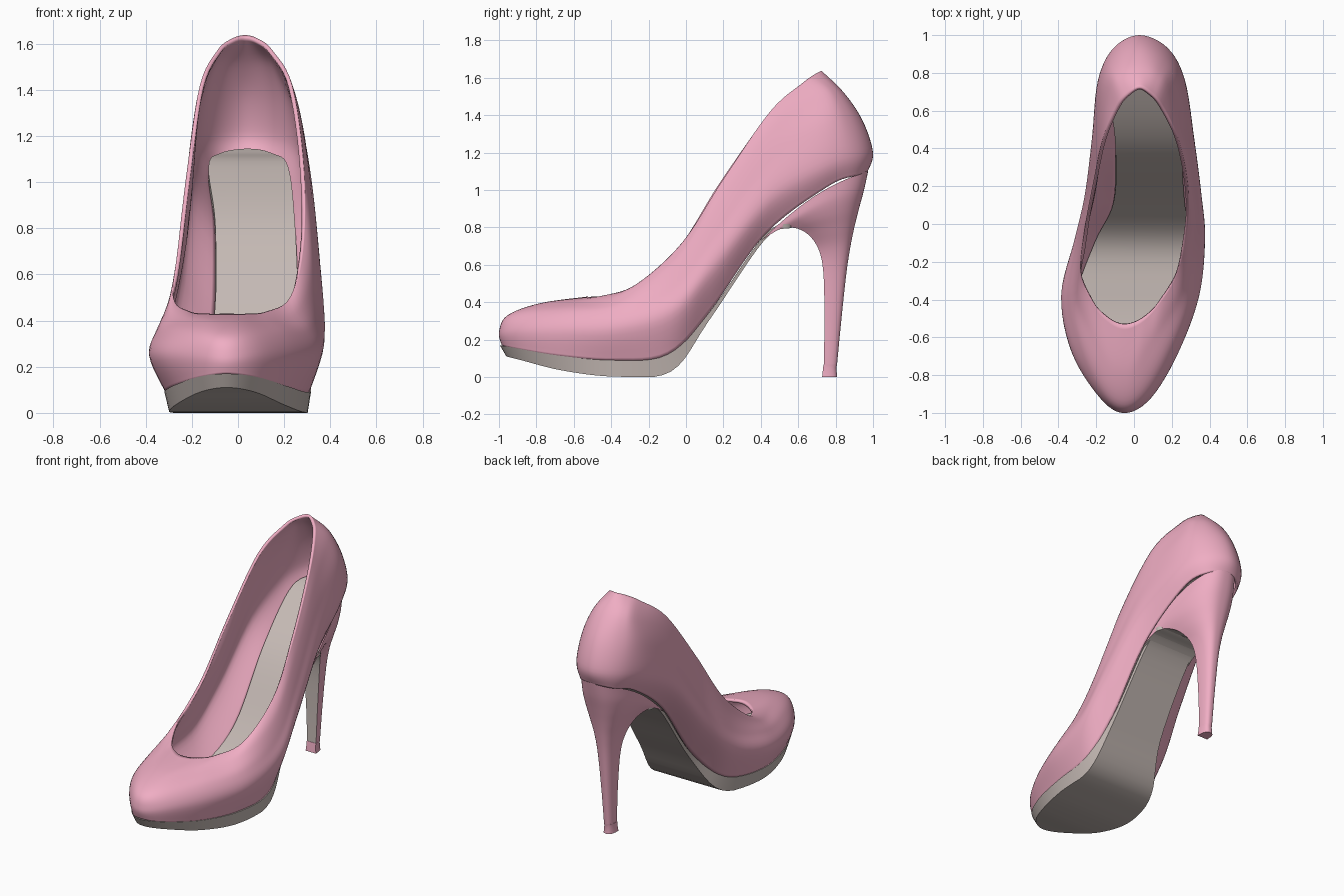
import bpy, bmesh, math
from mathutils import Vector

if "Cube" in bpy.data.objects:
    bpy.data.objects.remove(bpy.data.objects["Cube"])


def material(name, rgb):
    m = bpy.data.materials.new(name)
    m.diffuse_color = (*rgb, 1)
    m.use_nodes = True
    m.node_tree.nodes["Principled BSDF"].inputs["Base Color"].default_value = m.diffuse_color
    return m


PINK = material("pink_leather", (0.87, 0.42, 0.55))
TAUPE = material("warm_grey", (0.56, 0.49, 0.46))


def spline(points, k, closed=False):
    """Catmull-Rom curve through points, k steps per segment."""
    p = [Vector(q) for q in points]
    n = len(p)
    at = (lambda i: p[i % n]) if closed else (lambda i: p[max(0, min(n - 1, i))])
    out = []
    for i in range(n if closed else n - 1):
        a, b, c, d = at(i - 1), at(i), at(i + 1), at(i + 2)
        for j in range(k):
            t = j / k
            out.append(0.5 * (2 * b + (c - a) * t + (2 * a - 5 * b + 4 * c - d) * t ** 2
                              + (3 * b - a - 3 * c + d) * t ** 3))
    if not closed:
        out.append(p[-1])
    return out


def ring(rows, k=6):
    """Closed outline from rows (y, z, x_left, x_right), toe first, heel last."""
    left = [(xl, y, z) for y, z, xl, xr in rows]
    right = [(xr, y, z) for y, z, xl, xr in rows[1:-1]]
    return spline(left + right[::-1], k, True)


def loft(name, rings, mat, closed=True, caps=False):
    """Skin between rings listed from top to bottom."""
    bm = bmesh.new()
    grid = [[bm.verts.new((q[0], q[1], max(q[2], 0))) for q in r] for r in rings]
    n = len(grid[0])
    for a, b in zip(grid, grid[1:]):
        for i in range(n if closed else n - 1):
            j = (i + 1) % n
            bm.faces.new((a[i], a[j], b[j], b[i]))
    if caps:
        for r in (grid[0], grid[-1]):
            for i in range(n // 2):
                q = [r[i], r[i + 1], r[n - i - 1], r[(n - i) % n]]
                bm.faces.new(list(dict.fromkeys(q)))
        bmesh.ops.recalc_face_normals(bm, faces=bm.faces)
    me = bpy.data.meshes.new(name)
    bm.to_mesh(me)
    bm.free()
    me.materials.append(mat)
    ob = bpy.data.objects.new(name, me)
    bpy.context.collection.objects.link(ob)
    bpy.ops.object.select_all(action='DESELECT')
    ob.select_set(True)
    bpy.context.view_layer.objects.active = ob
    bpy.ops.object.shade_smooth_by_angle(angle=math.radians(40))
    return ob


# Upper: outlines from the lower edge, over the bulge, to the opening
edge = [(-.985, .17, -.05, -.05), (-.91, .15, -.17, .08), (-.68, .11, -.28, .21),
        (-.38, .085, -.31, .29), (-.10, .115, -.22, .31), (.12, .34, -.12, .28),
        (.42, .76, -.11, .26), (.76, 1.02, -.14, .23), (.92, 1.08, -.09, .16),
        (.972, 1.10, .03, .03)]
bulge = [(-1.0, .24, -.05, -.05), (-.92, .25, -.18, .09), (-.68, .25, -.33, .235),
         (-.38, .25, -.385, .345), (-.08, .33, -.31, .375), (.15, .58, -.255, .355),
         (.45, .95, -.218, .318), (.76, 1.14, -.19, .27), (.93, 1.19, -.11, .18),
         (1.0, 1.2, .03, .03)]
shoulder = [(-.955, .33, -.05, -.05), (-.88, .34, -.16, .06), (-.66, .35, -.28, .19),
            (-.38, .36, -.35, .31), (-.07, .47, -.295, .35), (.17, .78, -.235, .335),
            (.45, 1.16, -.205, .295), (.74, 1.34, -.175, .245), (.88, 1.37, -.10, .165),
            (.945, 1.37, .03, .03)]
vamp = [(-.78, .395, -.05, -.05), (-.73, .40, -.13, .02), (-.58, .405, -.22, .12),
        (-.36, .43, -.305, .25), (-.07, .60, -.275, .315), (.18, .94, -.22, .31),
        (.45, 1.32, -.185, .265), (.71, 1.49, -.13, .19), (.80, 1.53, -.07, .125),
        (.845, 1.52, .03, .03)]
opening = [(-.53, .43, -.05, -.05), (-.50, .43, -.13, .04), (-.42, .44, -.21, .125),
           (-.26, .50, -.28, .225), (-.02, .72, -.26, .28), (.2, 1.06, -.22, .285),
           (.45, 1.42, -.165, .235), (.62, 1.57, -.09, .15), (.69, 1.62, -.03, .09),
           (.725, 1.637, .03, .03)]
ribs = zip(*[ring(r) for r in (opening, vamp, shoulder, bulge, edge)])
upper = loft("upper", list(zip(*[spline(r, 6) for r in ribs])), PINK)
shell = upper.modifiers.new("thickness", 'SOLIDIFY')
shell.thickness = 0.018
shell.offset = -1

# Insole: a thin slab following the lower edge of the upper
insole = [ring([(y * .97, z + dz, xl + .012, xr - .012) for y, z, xl, xr in edge])
          for dz in (.045, .01)]
loft("insole", insole, TAUPE, caps=True)

# Platform and arch sole
sole_top = [(-.995, .17, -.05, -.05), (-.91, .155, -.175, .085), (-.68, .115, -.287, .215),
            (-.38, .09, -.316, .30), (-.10, .12, -.225, .315), (.12, .34, -.12, .275),
            (.42, .76, -.105, .25), (.56, .82, -.10, .24), (.575, .82, .06, .06)]
sole_bottom = [(-.96, .11, -.05, -.05), (-.88, .09, -.165, .075), (-.66, .035, -.27, .20),
               (-.38, .003, -.295, .288), (-.08, .03, -.21, .30), (.125, .305, -.115, .27),
               (.42, .733, -.10, .245), (.56, .797, -.10, .235), (.575, .797, .06, .06)]
loft("platform_sole", [ring(sole_top), ring(sole_bottom)], TAUPE, caps=True)


# Heel: U-shaped sections between a front edge and a back edge
def heel_section(level, bow=0, n=40):
    fy, fz, by, bz, w, shift = level
    pts = []
    for i in range(n):
        a = math.pi * i / (n - 1)
        c, s = math.cos(a), max(math.sin(a), 0)
        p = s ** .77
        x = .045 + shift * (1 - p) - math.copysign(abs(c) ** .77, c) * w
        pts.append(Vector((x, fy + (by - fy) * p,
                           fz + (bz - fz) * p + bow * math.sin(math.pi * p))))
    return pts


levels = spline([(.40, .73, .975, 1.105, .188, .03), (.50, .79, .952, 1.0, .182, .025),
                 (.57, .80, .925, .90, .162, .02), (.65, .765, .90, .80, .125, .01),
                 (.71, .68, .878, .69, .085, 0), (.735, .55, .857, .55, .06, 0),
                 (.74, .30, .83, .30, .043, 0), (.737, .06, .807, .06, .034, 0)], 6)
count = len(levels) - 1
heel = [heel_section(l, .05 * (1 - i / count) ** 4) for i, l in enumerate(levels)]
loft("heel", heel, PINK, closed=False)
# Covering on the front face of the heel
loft("heel_breast", [[r[-1].lerp(r[0], t / 4) for t in range(5)] for r in heel],
     TAUPE, closed=False)
# Heel tip, flared towards the ground
tip = [(.735, .066, .808, .066, .035, 0), (.733, .05, .804, .05, .034, 0),
       (.728, 0, .808, 0, .039, 0)]
loft("heel_tip", [heel_section(l) for l in tip], PINK, caps=True)
